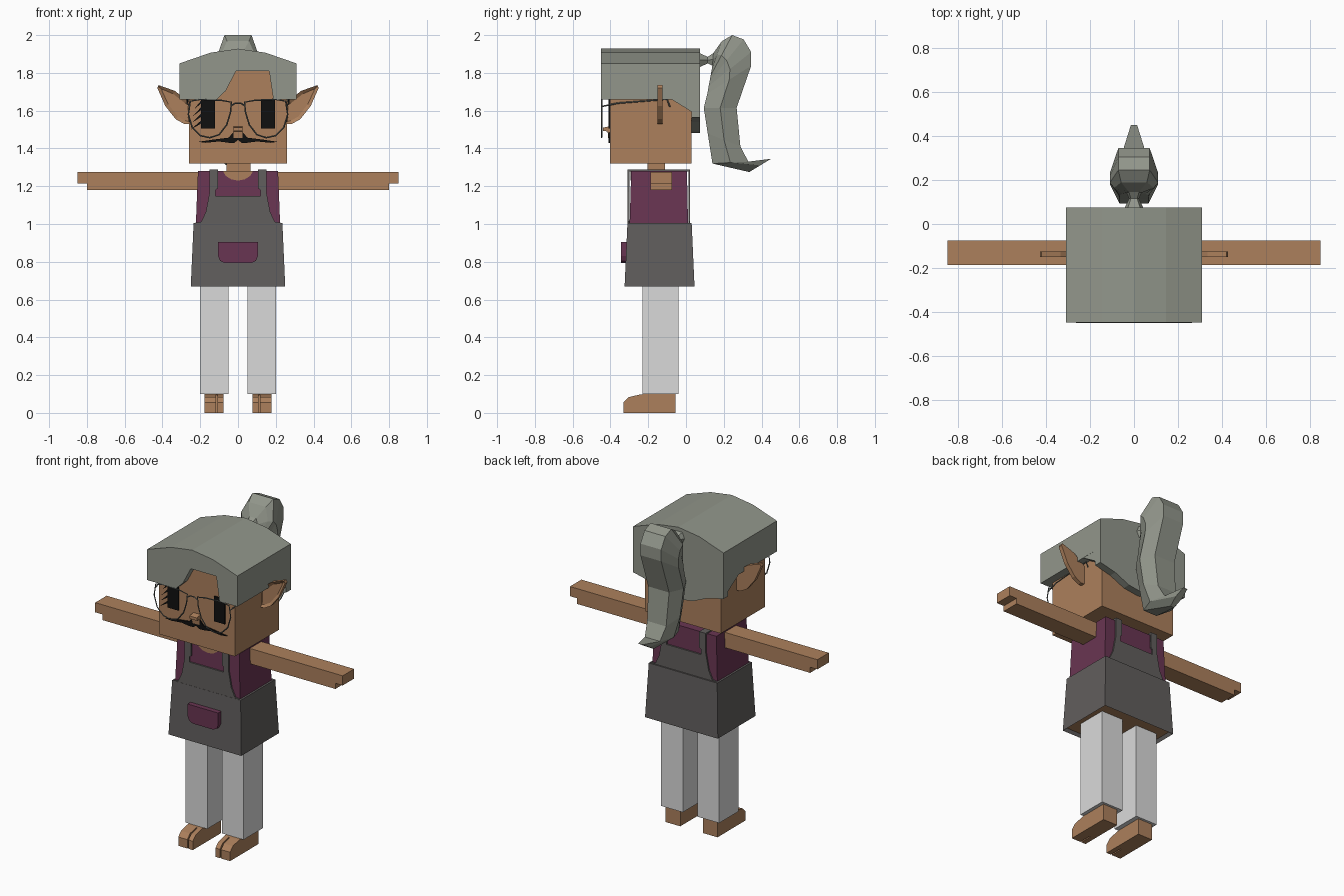
import bpy
import bmesh
from mathutils import Vector

if "Cube" in bpy.data.objects:
    bpy.data.objects.remove(bpy.data.objects["Cube"], do_unlink=True)


def material(name, rgb):
    lin = [((c / 255 + 0.055) / 1.055) ** 2.4 if c > 10 else c / 255 / 12.92 for c in rgb]
    m = bpy.data.materials.new(name)
    m.use_nodes = True
    m.diffuse_color = (*lin, 1)
    m.node_tree.nodes["Principled BSDF"].inputs["Base Color"].default_value = (*lin, 1)
    return m


SKIN = material("warm brown skin", (172, 128, 92))
HAIR = material("grey hair", (146, 150, 139))
SHIRT = material("maroon cloth", (105, 53, 82))
APRON = material("charcoal cloth", (97, 94, 93))
PANTS = material("pale cloth", (218, 218, 218))
BLACK = material("black", (16, 16, 16))
WIRE = material("wire grey", (92, 98, 96))


def finish(name, bm, *mats):
    bmesh.ops.recalc_face_normals(bm, faces=bm.faces)
    me = bpy.data.meshes.new(name)
    bm.to_mesh(me)
    bm.free()
    for m in mats:
        me.materials.append(m)
    ob = bpy.data.objects.new(name, me)
    bpy.context.collection.objects.link(ob)
    return ob


def prism(axis, pts, a, b):
    """Extrude an outline: axis 'y' takes (x, z) points, axis 'x' takes (y, z)."""
    bm = bmesh.new()
    place = (lambda p: (p[0], a, p[1])) if axis == "y" else (lambda p: (a, p[0], p[1]))
    face = bm.faces.new([bm.verts.new(place(p)) for p in pts])
    ext = bmesh.ops.extrude_face_region(bm, geom=[face])
    move = Vector((0, b - a, 0)) if axis == "y" else Vector((b - a, 0, 0))
    bmesh.ops.translate(bm, vec=move, verts=[v for v in ext["geom"] if isinstance(v, bmesh.types.BMVert)])
    return bm


def plate(name, axis, pts, a, b, mat):
    return finish(name, prism(axis, pts, a, b), mat)


def loft(rings):
    bm = bmesh.new()
    loops = [[bm.verts.new(p) for p in r] for r in rings]
    n = len(loops[0])
    for lo, hi in zip(loops, loops[1:]):
        for i in range(n):
            bm.faces.new((lo[i], lo[(i + 1) % n], hi[(i + 1) % n], hi[i]))
    bm.faces.new(loops[0])
    bm.faces.new(loops[-1])
    return bm


def rect(hx, y0, y1, z):
    return [(-hx, y0, z), (hx, y0, z), (hx, y1, z), (-hx, y1, z)]


def box(name, x0, x1, y0, y1, z0, z1, mat):
    return plate(name, "y", [(x0, z0), (x1, z0), (x1, z1), (x0, z1)], y0, y1, mat)


def sym(half):
    """Complete a right-half outline that starts and ends on the centre line."""
    return half + [(-x, z) for x, z in reversed(half) if x > 0]


def flip(pts, s):
    return [(s * x, z) for x, z in pts]


def wire(name, pts, cyclic=False):
    cu = bpy.data.curves.new(name, "CURVE")
    cu.dimensions = "3D"
    cu.bevel_depth = 0.004
    cu.bevel_resolution = 0
    sp = cu.splines.new("POLY")
    sp.points.add(len(pts) - 1)
    for p, co in zip(sp.points, pts):
        p.co = (*co, 1)
    sp.use_cyclic_u = cyclic
    tmp = bpy.data.objects.new(name + " path", cu)
    me = bpy.data.meshes.new_from_object(tmp)
    bpy.data.objects.remove(tmp)
    me.materials.clear()
    me.materials.append(WIRE)
    me.name = name
    bpy.context.collection.objects.link(bpy.data.objects.new(name, me))


# Body: shirt, hollow skirt with skin underside, neck
finish("shirt", loft([rect(0.225, -0.3, 0.012, 0.95), rect(0.212, -0.29, 0.005, 1.28)]), SHIRT)
bm = loft([rect(0.25, -0.325, 0.045, 0.67), rect(0.235, -0.31, 0.03, 1.005)])
bmesh.ops.recalc_face_normals(bm, faces=bm.faces)
bottom = min(bm.faces, key=lambda f: f.calc_center_median().z)
bmesh.ops.inset_region(bm, faces=[bottom], thickness=0.015)
bmesh.ops.translate(bm, vec=(0, 0, 0.02), verts=bottom.verts)
bottom.material_index = 1
finish("apron_skirt", bm, APRON, SKIN)
box("neck", -0.06, 0.065, -0.205, -0.11, 1.25, 1.33, SKIN)
plate("neckline", "y", sym([(0, 1.23), (0.035, 1.236), (0.065, 1.255), (0.08, 1.281)]), -0.294, -0.28, SKIN)

# Apron bib and straps, front and back
bib = sym([(0, 0.99), (0.234, 0.99), (0.234, 1.005), (0.195, 1.012), (0.17, 1.065), (0.15, 1.17),
           (0.15, 1.288), (0.106, 1.288), (0.106, 1.19), (0.118, 1.18), (0.118, 1.148), (0, 1.148)])
plate("front_bib", "y", bib, -0.309, -0.3, APRON)
plate("back_bib", "y", bib, 0.013, 0.022, APRON)
for s, side in ((1, "left"), (-1, "right")):
    strap = sorted((s * 0.106, s * 0.15))
    box(side + "_shoulder_strap", *strap, -0.3, 0.013, 1.278, 1.288, APRON)
plate("pocket", "y", sym([(0, 0.793), (0.07, 0.793), (0.095, 0.805), (0.105, 0.83), (0.105, 0.905), (0, 0.905)]),
      -0.345, -0.31, SHIRT)

# Limbs
foot = [(-0.055, 0), (-0.055, 0.12), (-0.22, 0.1), (-0.245, 0.097), (-0.25, 0)]
toe = [(-0.245, 0), (-0.245, 0.097), (-0.305, 0.083), (-0.332, 0.055), (-0.332, 0)]
arm = [(0.2, 1.18), (0.8, 1.18), (0.8, 1.215), (0.85, 1.215), (0.85, 1.275), (0.2, 1.275)]
for s, side in ((1, "left"), (-1, "right")):
    plate(side + "_arm", "y", flip(arm, s), -0.187, -0.075, SKIN)
    box(side + "_leg", *sorted((s * 0.05, s * 0.2)), -0.23, -0.04, 0.1, 0.7, PANTS)
    plate(side + "_foot", "x", foot, s * 0.078, s * 0.178, SKIN)
    plate(side + "_big_toe", "x", toe, s * 0.078, s * 0.108, SKIN)
    plate(side + "_small_toes", "x", toe, s * 0.116, s * 0.178, SKIN)

# Head and ears
box("head", -0.26, 0.26, -0.403, 0.03, 1.32, 1.84, SKIN)
ear = [(0.25, 1.53), (0.285, 1.53), (0.33, 1.555), (0.385, 1.625), (0.427, 1.72), (0.42, 1.735),
       (0.335, 1.705), (0.27, 1.655), (0.25, 1.64)]
for s, side in ((1, "left"), (-1, "right")):
    bm = prism("y", flip(ear, s), -0.15, -0.125)
    bmesh.ops.recalc_face_normals(bm, faces=bm.faces)
    front = min(bm.faces, key=lambda f: f.calc_center_median().y)
    bmesh.ops.inset_region(bm, faces=[front], thickness=0.018)
    bmesh.ops.translate(bm, vec=(0, 0.012, 0), verts=front.verts)
    finish(side + "_ear", bm, SKIN)

# Hair cap: arched crown, fringe with a parting, side flaps, nape
arch = [(0.31, 1.85), (0.145, 1.907), (0, 1.928), (-0.145, 1.907), (-0.31, 1.85)]
plate("hair_crown", "y", [(-0.31, 1.66), (0.31, 1.66)] + arch, -0.4, 0.035, HAIR)
plate("hair_fringe", "y", [(-0.31, 1.66), (-0.112, 1.66), (-0.065, 1.705), (-0.01, 1.81), (0.165, 1.81),
                           (0.187, 1.66), (0.31, 1.66)] + arch, -0.449, -0.4, HAIR)
nape = [(-0.31, 1.565), (-0.2, 1.54), (-0.1, 1.495), (0, 1.482), (0.1, 1.495), (0.2, 1.54), (0.31, 1.565)]
plate("hair_nape", "y", nape + arch, 0.03, 0.075, HAIR)
for s, side in ((1, "left"), (-1, "right")):
    plate(side + "_hair_flap", "x", [(-0.08, 1.662), (0.075, 1.566), (0.075, 1.662)], s * 0.255, s * 0.309, HAIR)

# Ponytail: inner point, outer point and half width of each hexagonal ring
tail = [((0.07, 1.83), (0.07, 1.905), 0.045), ((0.115, 1.85), (0.115, 1.885), 0.022),
        ((0.14, 1.838), (0.145, 1.905), 0.035), ((0.138, 1.825), (0.19, 1.968), 0.09),
        ((0.13, 1.785), (0.245, 2.0), 0.11), ((0.125, 1.755), (0.305, 1.977), 0.11),
        ((0.12, 1.73), (0.345, 1.91), 0.11), ((0.113, 1.69), (0.345, 1.838), 0.11),
        ((0.094, 1.615), (0.268, 1.615), 0.11), ((0.115, 1.48), (0.288, 1.41), 0.1),
        ((0.14, 1.32), (0.33, 1.33), 0.08), ((0.335, 1.275), (0.45, 1.345), 0.022)]
rings = []
for inner, outer, w in tail:
    a, b = Vector((0, *inner)), Vector((0, *outer))
    rings.append([(x * w, *a.lerp(b, t).yz) for x, t in
                  ((-0.6, 0), (0.6, 0), (1, 0.5), (0.65, 1), (-0.65, 1), (-1, 0.5))])
finish("ponytail", loft(rings), HAIR)

# Face: eyes, lashes, nose, moustache
for s, side in ((1, "left"), (-1, "right")):
    box(side + "_eye", *sorted((s * 0.122, s * 0.196)), -0.411, -0.402, 1.505, 1.66, BLACK)
for i in range(4):
    z = 1.5 + 0.036 * i
    plate("right_lash_%d" % (i + 1), "y", [(-0.25 + 0.006 * i, z), (-0.19, z + 0.035), (-0.19, z + 0.052)],
          -0.411, -0.402, BLACK)
plate("nose", "x", [(-0.4, 1.45), (-0.412, 1.455), (-0.415, 1.49), (-0.44, 1.493), (-0.44, 1.51), (-0.4, 1.518)],
      -0.025, 0.025, SKIN)
plate("moustache", "y", sym([(0, 1.445), (0.02, 1.43), (0.05, 1.43), (0.1, 1.437), (0.17, 1.43), (0.21, 1.435),
                             (0.13, 1.447), (0.05, 1.457), (0.025, 1.485), (0, 1.465)]), -0.411, -0.402, BLACK)

# Wire spectacles
rim = [(0.035, 1.645), (0.09, 1.655), (0.2, 1.66), (0.252, 1.65), (0.263, 1.58), (0.242, 1.51),
       (0.2, 1.468), (0.15, 1.457), (0.1, 1.473), (0.06, 1.525), (0.04, 1.59)]
for s, side in ((1, "left"), (-1, "right")):
    wire(side + "_lens_rim", [(s * x, -0.447, z) for x, z in rim], True)
    wire(side + "_temple", [(s * 0.258, -0.447, 1.622), (s * 0.268, -0.36, 1.64), (s * 0.268, -0.1, 1.66),
                            (s * 0.268, -0.085, 1.62)])
wire("spectacle_bridge", [(-0.037, -0.447, 1.625), (-0.015, -0.447, 1.64), (0.015, -0.447, 1.64),
                          (0.037, -0.447, 1.625)])
